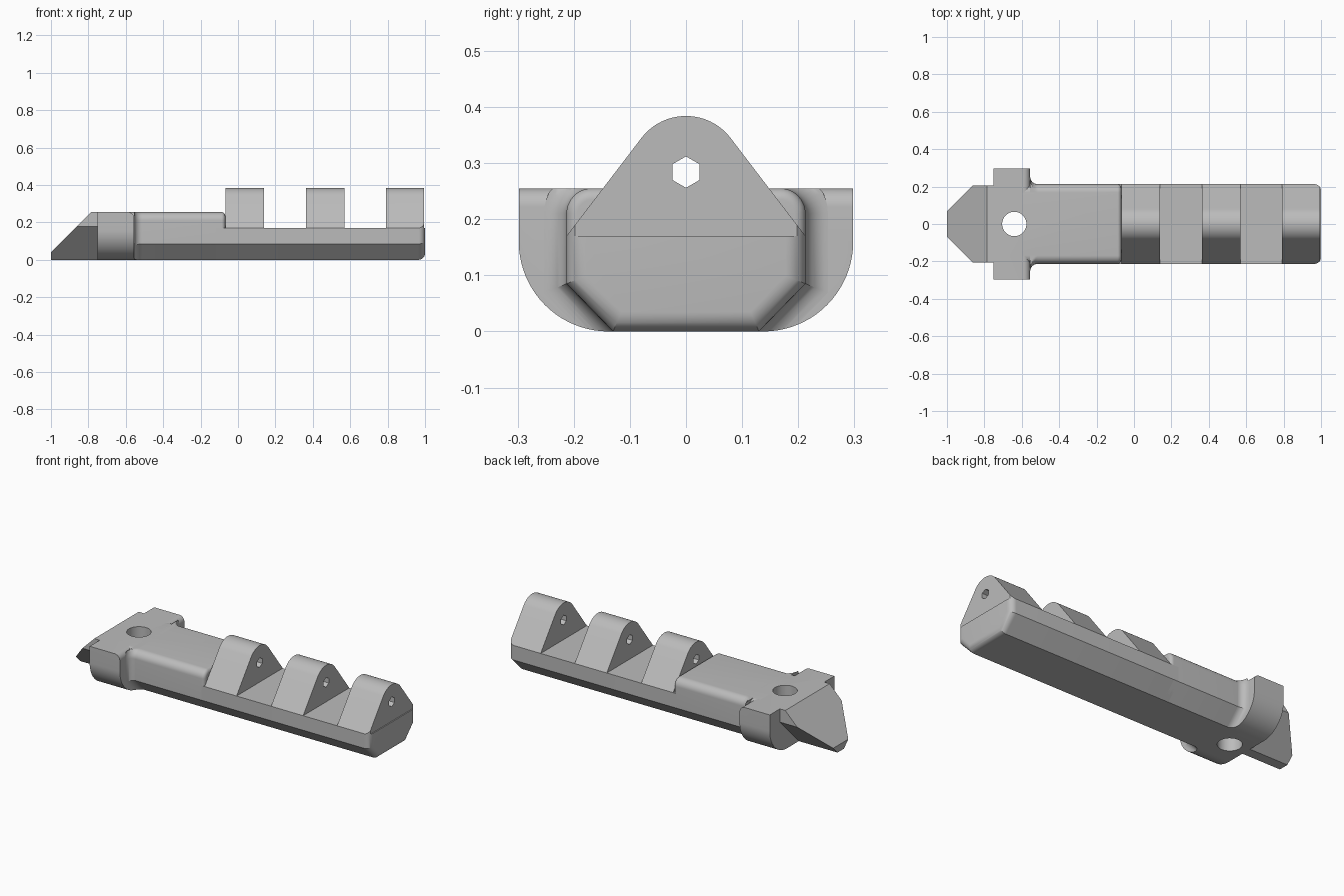
import bpy, bmesh
from math import sin, cos, pi, atan2, acos, hypot
from mathutils import Vector

cube = bpy.data.objects.get("Cube")
if cube:
    bpy.data.objects.remove(cube, do_unlink=True)

grey = bpy.data.materials.new("plain grey")
grey.use_nodes = True
colour = (0.5, 0.5, 0.5, 1)
grey.diffuse_color = colour
grey.node_tree.nodes["Principled BSDF"].inputs["Base Color"].default_value = colour

HALF, FLOOR, TOP, DECK = 0.213, 0.13, 0.255, 0.17
BACK, FLANGE = -0.75, -0.555   # ends of the crosspiece
parts = []


def arc(cy, cz, r, a0, a1, n=10):
    return [(cy + r * cos(a0 + (a1 - a0) * i / n),
             cz + r * sin(a0 + (a1 - a0) * i / n)) for i in range(n + 1)]


def mirrored(half):
    """Close a half outline (bottom to top) across y = 0."""
    return half + [(-y, z) for y, z in reversed(half)]


def loft(name, rings, edit=None, helper=False):
    """Skin a list of (x, outline) rings and cap both ends."""
    bm = bmesh.new()
    rows = [[bm.verts.new((x, y, z)) for y, z in pts] for x, pts in rings]
    n = len(rows[0])
    for a, b in zip(rows, rows[1:]):
        for i in range(n):
            bm.faces.new((a[i], a[(i + 1) % n], b[(i + 1) % n], b[i]))
    bm.faces.new(rows[0])
    bm.faces.new(rows[-1])
    if edit:
        edit(bm)
    bmesh.ops.remove_doubles(bm, verts=bm.verts, dist=1e-5)
    bmesh.ops.recalc_face_normals(bm, faces=bm.faces)
    mesh = bpy.data.meshes.new(name)
    bm.to_mesh(mesh)
    bm.free()
    mesh.materials.append(grey)
    ob = bpy.data.objects.new(name, mesh)
    bpy.context.collection.objects.link(ob)
    ob.hide_render = helper
    if not helper:
        parts.append(ob)
    return ob


def prism(name, outline, x0, x1, **kw):
    return loft(name, [(x0, outline), (x1, outline)], **kw)


def boolean(ob, tool, operation):
    mod = ob.modifiers.new("cut", 'BOOLEAN')
    mod.object, mod.operation, mod.solver = tool, operation, 'EXACT'
    bpy.context.view_layer.objects.active = ob
    bpy.ops.object.modifier_apply(modifier=mod.name)


def section(d=0.0, top=TOP, corner=0.045):
    """Chamfered bar outline, grown outward by d."""
    low, side, shift = max(0, -d), HALF + d, FLOOR + 1.398 * d
    half = [(shift + 0.976 * low, low), (side, (side - shift) / 0.976)]
    if corner:
        half += [(y, min(z, top)) for y, z in
                 arc(HALF - corner, top - corner, corner + d, 0, pi / 2)]
    else:
        half.append((side, top))
    return mirrored(half)


def rounded_end(x, radius, **kw):
    """Rings that round off the end of a bar at x."""
    steps = [i * pi / 16 for i in range(9)]
    return [(x - radius + radius * sin(a), section(-radius * (1 - cos(a)), **kw))
            for a in steps]


# Bar and raised block
loft("bar", [(-0.12, section(top=DECK, corner=0))]
     + rounded_end(1.0, 0.035, top=DECK, corner=0))
block = loft("raised_block", [(-0.6, section())] + rounded_end(-0.068, 0.02))

# Crosspiece with rounded belly and softened inner top edge
flange_half = arc(0.138, 0.16, 0.16, -pi / 2, 0, 20)


def soften(bm):
    edges = [e for e in bm.edges if all(
        abs(v.co.x - FLANGE) < 1e-4 and v.co.z > TOP - 1e-4 for v in e.verts)]
    bmesh.ops.bevel(bm, geom=edges, offset=0.033, segments=8, profile=0.5, affect='EDGES')


cross = prism("crosspiece", mirrored(flange_half + [(0.298, TOP)]), BACK, FLANGE, edit=soften)

# Concave fillet between crosspiece and block
R = 0.04
fillet = loft("fillet", [(FLANGE + R - R * cos(a), section(R - R * sin(a)))
                         for a in [i * pi / 20 for i in range(11)]])
limit = prism("fillet_limit", mirrored(flange_half + [(0.298, 0.3)]), -0.7, -0.4, helper=True)
boolean(fillet, limit, 'INTERSECT')


# Undercut wedge at the tip
def slope(bm):
    cut = bmesh.ops.bisect_plane(
        bm, geom=bm.verts[:] + bm.edges[:] + bm.faces[:], plane_co=Vector((-1, 0, 0.04)),
        plane_no=Vector((-1, 0, 1)), clear_outer=True)
    rim = [g for g in cut["geom_cut"] if isinstance(g, bmesh.types.BMEdge)]
    bmesh.ops.holes_fill(bm, edges=rim)


prism("wedge_tip", mirrored([(0.03, 0), (0.205, 0.178), (0.205, TOP)]), -1.0, BACK, edit=slope)

# Three lugs with rounded crowns
CROWN, RAD = 0.284, 0.1
tangent = atan2(DECK - CROWN, HALF) + acos(RAD / hypot(HALF, DECK - CROWN))
lug_outline = mirrored([(HALF, DECK)] + arc(0, CROWN, RAD, tangent, pi / 2, 14))
lugs = [prism("lug_" + place, lug_outline, x0, x1) for place, x0, x1 in
        (("inner", -0.066, 0.14), ("middle", 0.363, 0.57), ("outer", 0.79, 0.994))]

# Round the outer lug to match the bar end
end_limit = loft("end_limit", [(0.7, section(top=0.5, corner=0))]
                 + rounded_end(1.0, 0.035, top=0.5, corner=0), helper=True)
boolean(lugs[-1], end_limit, 'INTERSECT')

# Hexagonal pin hole through all lugs
hexagon = [(0.028 * sin(i * pi / 3), CROWN + 0.028 * cos(i * pi / 3)) for i in range(6)]
pin = prism("pin_cutter", hexagon, -0.2, 1.2, helper=True)
for lug in lugs:
    boolean(lug, pin, 'DIFFERENCE')

# Round hole through the crosspiece
bpy.ops.mesh.primitive_cylinder_add(vertices=48, radius=0.065, depth=1, location=(-0.64, 0, 0.1))
drill = bpy.context.object
drill.name = "hole_cutter"
drill.data.materials.append(grey)
drill.hide_render = True
for ob in (cross, block):
    boolean(ob, drill, 'DIFFERENCE')

for tool in (limit, end_limit, pin, drill):
    bpy.data.objects.remove(tool, do_unlink=True)

# Smooth curved areas, keep hard edges
bpy.ops.object.select_all(action='DESELECT')
for ob in parts:
    ob.select_set(True)
bpy.context.view_layer.objects.active = parts[0]
bpy.ops.object.shade_smooth_by_angle(angle=pi / 7)
